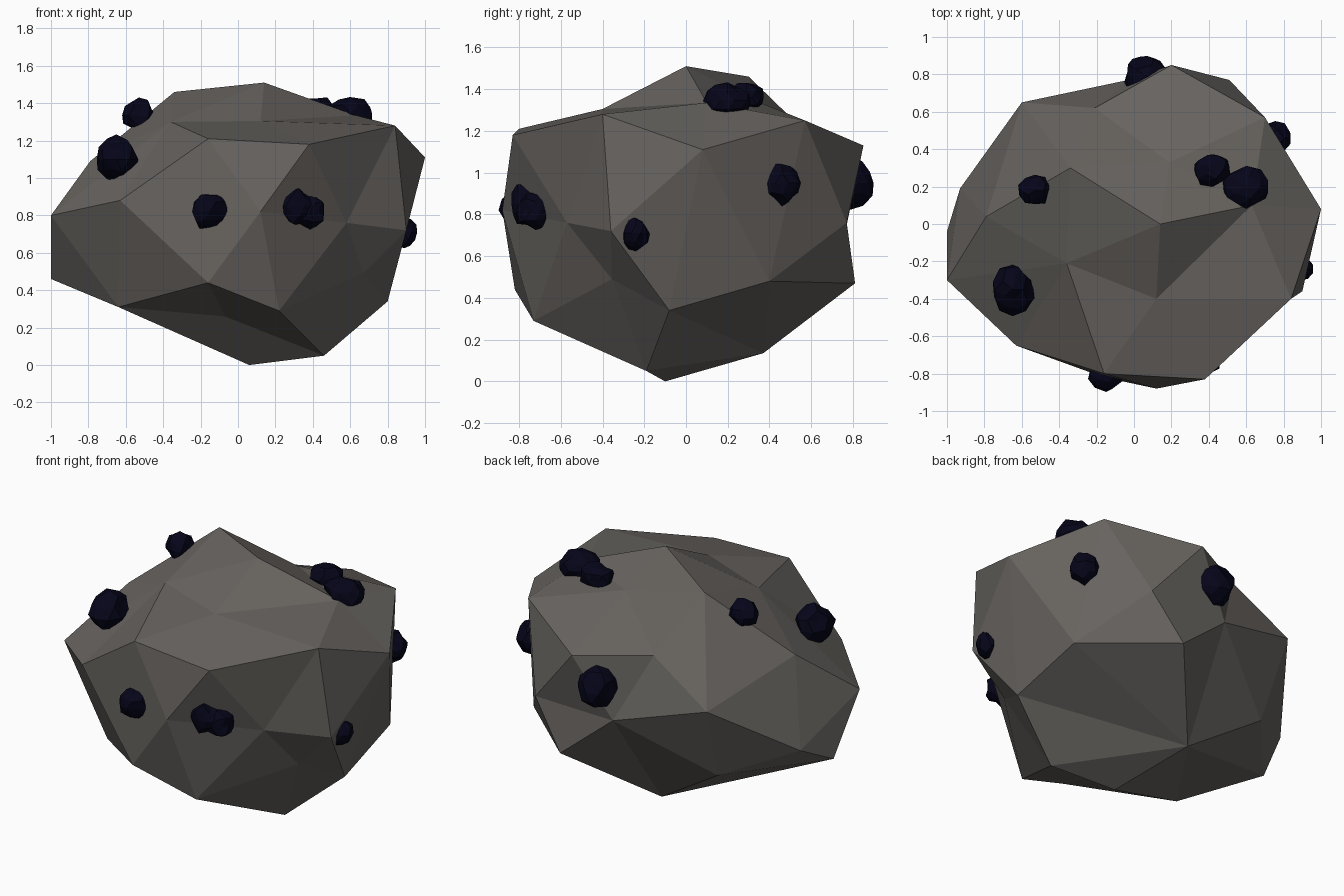
import bpy, bmesh, random
from mathutils import Vector

if "Cube" in bpy.data.objects:
    bpy.data.objects.remove(bpy.data.objects["Cube"])

random.seed(4)


def material(name, rgb):
    m = bpy.data.materials.new(name)
    m.diffuse_color = (*rgb, 1)
    m.use_nodes = True
    m.node_tree.nodes["Principled BSDF"].inputs["Base Color"].default_value = m.diffuse_color
    return m


STONE = material("warm grey stone", (0.135, 0.125, 0.115))
ORE = material("dark navy ore", (0.0015, 0.0015, 0.010))


def finish(bm, name, mat):
    bmesh.ops.recalc_face_normals(bm, faces=bm.faces)
    mesh = bpy.data.meshes.new(name)
    bm.to_mesh(mesh)
    bm.free()
    mesh.materials.append(mat)
    ob = bpy.data.objects.new(name, mesh)
    bpy.context.collection.objects.link(ob)
    return ob


# Boulder corners, grouped from crown to base
CORNERS = [
    # crown
    (.14, 0, 1.51), (-.34, .30, 1.46), (-.36, -.21, 1.30), (.12, -.40, 1.305),
    (.63, .10, 1.335), (.19, .33, 1.345),
    # shoulder
    (-.16, -.80, 1.21), (.38, -.83, 1.18), (.84, -.40, 1.28), (1, .08, 1.11),
    (.70, .57, 1.25), (.20, .85, 1.13), (-.21, .62, 1.15), (-.79, .04, 1.09),
    # waist
    (-1, -.30, .80), (-.63, -.65, .88), (.12, -.88, .82), (.58, -.57, .76),
    (.90, -.36, .72), (.51, .77, .76), (-.03, .77, .75), (-.60, .65, .91),
    (-.93, .19, .58),
    # underside
    (-1, -.04, .46), (-.64, -.385, .31), (-.16, -.82, .44), (.22, -.73, .29),
    (-.07, -.36, .26), (.67, -.355, .49), (.80, -.08, .34), (.78, .40, .48),
    (.31, .81, .47), (-.55, .47, .43), (-.09, .37, .135), (.46, -.19, .05),
    (.06, -.10, 0),
]
# Creases that must run straight between two corners
CREASES = [(3, 4), (29, 33), (21, 31), (23, 33)]

# Skin the corners on a sphere, then pull each one to its true place
centre = Vector((0, 0, .75))
bm = bmesh.new()
verts = [bm.verts.new((Vector(c) - centre).normalized()) for c in CORNERS]
bmesh.ops.convex_hull(bm, input=verts)
for a, b in CREASES:
    want = {verts[a], verts[b]}
    for e in list(bm.edges):
        opposite = {v for f in e.link_faces for v in f.verts} - set(e.verts)
        if opposite == want:
            bmesh.utils.edge_rotate(e, True)
            break
for v, c in zip(verts, CORNERS):
    v.co = c
finish(bm, "boulder", STONE)

# Ore lumps: centre, half sizes
LUMPS = [
    ((-.15, -.80, .82), (.10, .09, .10)),
    ((.31, -.76, .85), (.09, .09, .10)),
    ((.385, -.72, .82), (.09, .09, .10)),
    ((.89, -.24, .71), (.065, .065, .08)),
    ((.755, .46, .95), (.08, .09, .10)),
    ((.07, .79, .95), (.13, .11, .12)),
    ((.42, .29, 1.36), (.10, .09, .075)),
    ((.60, .20, 1.345), (.13, .11, .08)),
    ((-.53, .18, 1.335), (.085, .08, .09)),
    ((-.65, -.35, 1.10), (.11, .13, .12)),
]
for i, (pos, size) in enumerate(LUMPS):
    bm = bmesh.new()
    bmesh.ops.create_icosphere(bm, subdivisions=2, radius=1)
    for v in bm.verts:
        k = random.uniform(.83, 1.12)
        v.co = Vector([p + s * k * c for p, s, c in zip(pos, size, v.co)])
    finish(bm, f"ore_lump_{i + 1}", ORE)
